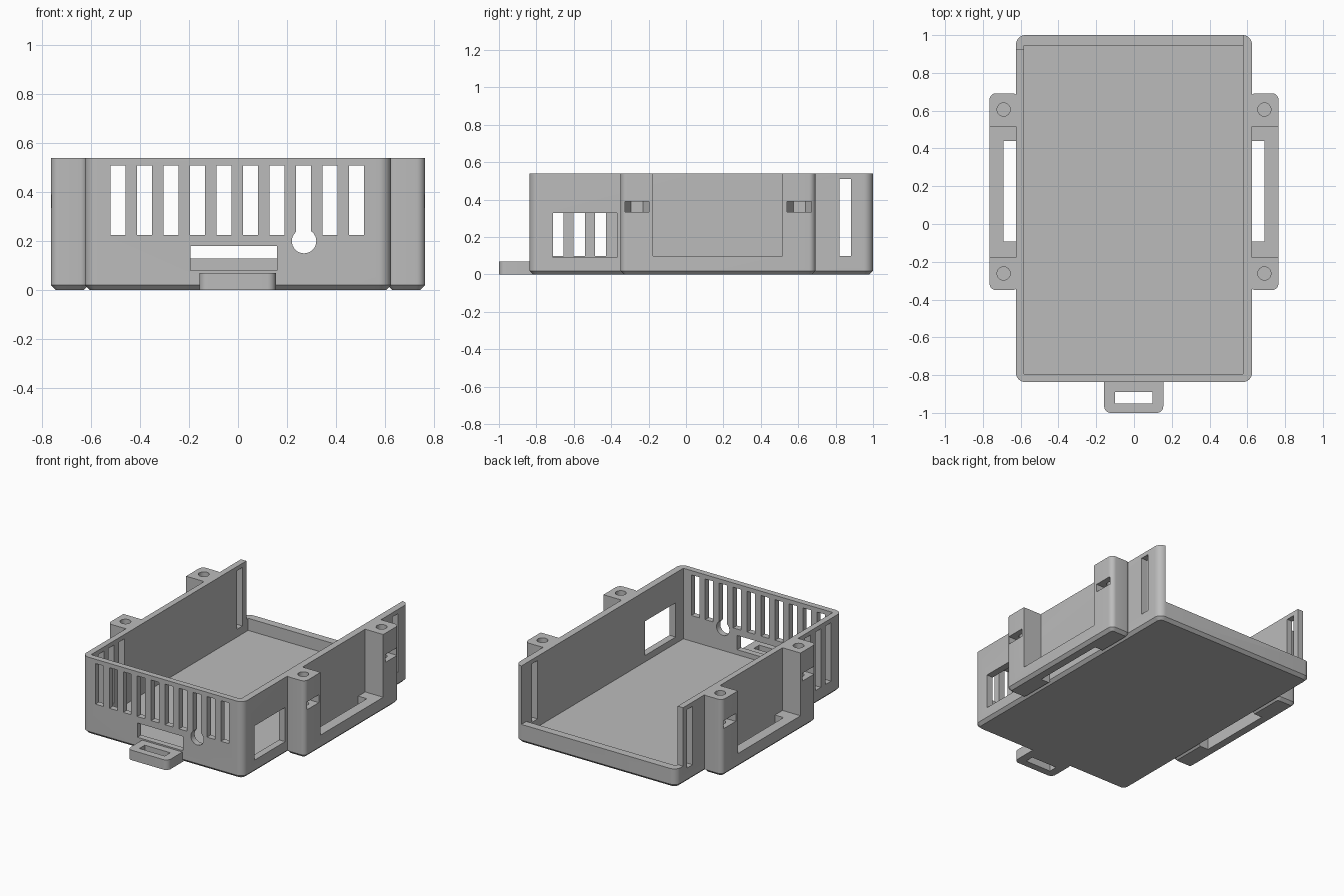
import bpy, bmesh
from mathutils import Matrix, Vector

old = bpy.data.objects.get("Cube")
if old:
    bpy.data.objects.remove(old, do_unlink=True)

plastic = bpy.data.materials.new("matte grey plastic")
plastic.use_nodes = True
GREY = (0.5, 0.5, 0.5, 1.0)
plastic.diffuse_color = GREY
plastic.node_tree.nodes["Principled BSDF"].inputs["Base Color"].default_value = GREY

HEIGHT = 0.54      # full wall height
SHELF = 0.10       # sill of the low bracket sections
VENT_TOP = 0.51


def to_object(bm, name):
    bmesh.ops.recalc_face_normals(bm, faces=bm.faces)
    mesh = bpy.data.meshes.new(name)
    bm.to_mesh(mesh)
    bm.free()
    mesh.materials.append(plastic)
    obj = bpy.data.objects.new(name, mesh)
    bpy.context.collection.objects.link(obj)
    return obj


def block(name, x, y, z, radius=0, chamfer=0):
    """Box between ranges, with rounded upright edges and a chamfered base."""
    bm = bmesh.new()
    bmesh.ops.create_cube(bm, size=1)
    for v in bm.verts:
        v.co = Vector([r[0] if c < 0 else r[1] for c, r in zip(v.co, (x, y, z))])
    if radius:
        upright = [e for e in bm.edges if abs(e.verts[0].co.z - e.verts[1].co.z) > 1e-4]
        bmesh.ops.bevel(bm, geom=upright, offset=radius, segments=8,
                        profile=0.5, affect='EDGES')
    if chamfer:
        base = [e for e in bm.edges if all(abs(v.co.z - z[0]) < 1e-5 for v in e.verts)]
        bmesh.ops.bevel(bm, geom=base, offset=chamfer, segments=1, affect='EDGES')
    return to_object(bm, name)


def cylinder(name, centre, radius, depth, sides=32, along_y=False):
    bm = bmesh.new()
    turn = Matrix.Rotation(1.5707963, 4, 'X') if along_y else Matrix()
    bmesh.ops.create_cone(bm, cap_ends=True, segments=sides, radius1=radius,
                          radius2=radius, depth=depth,
                          matrix=Matrix.Translation(centre) @ turn)
    return to_object(bm, name)


def cut(obj, cutters):
    """Subtract every cutter, bake the result and remove the cutters."""
    for c in cutters:
        c.hide_render = True
        mod = obj.modifiers.new("cut", 'BOOLEAN')
        mod.operation = 'DIFFERENCE'
        mod.solver = 'EXACT'
        mod.object = c
    bpy.context.view_layer.update()
    graph = bpy.context.evaluated_depsgraph_get()
    mesh = bpy.data.meshes.new_from_object(obj.evaluated_get(graph))
    obj.modifiers.clear()
    obj.data = mesh
    mesh.name = obj.name
    for c in cutters:
        bpy.data.objects.remove(c, do_unlink=True)


def span(sign, a, b):
    return tuple(sorted((sign * a, sign * b)))


# Open tray with rounded corners
tray = block("enclosure_tray", (-0.625, 0.625), (-0.837, 1.0), (0, HEIGHT), 0.05, 0.02)
cuts = [
    block("cavity", (-0.583, 0.577), (-0.795, 0.945), (0.045, 1)),
    # back wall lowered to a lip, left open towards one side
    block("back_opening", (-0.583, 0.577), (0.9, 1.1), (0.13, 1)),
    block("back_corner_opening", (-0.7, -0.5), (0.925, 1.1), (0.13, 1)),
    # connector window, card slot and cable hole
    block("side_window", (0.5, 0.7), (-0.71, -0.37), (0.09, 0.33)),
    block("card_slot", (-0.195, 0.16), (-0.9, -0.7), (0.08, 0.18)),
    cylinder("cable_hole", (0.27, -0.8, 0.2), 0.05, 0.2, along_y=True),
    # strap slots near the back of both walls
    block("rear_slot", (-0.7, 0.7), (0.82, 0.882), (SHELF, VENT_TOP)),
]
for i in range(10):
    x = -0.521 + i * 0.1083
    cuts.append(block("front_vent", (x, x + 0.062), (-0.9, -0.7), (0.225, VENT_TOP)))
for i in range(3):
    y = -0.715 + i * 0.114
    cuts.append(block("side_vent", (-0.7, -0.5), (y, y + 0.06), (SHELF, VENT_TOP)))
cut(tray, cuts)

# Side brackets: two screw posts joined by a low slotted shelf
parts = [tray]
for sign, side in ((1, "left"), (-1, "right")):
    bracket = block(side + "_mounting_bracket", span(sign, 0.61, 0.765),
                    (-0.35, 0.692), (0, HEIGHT), 0.035, 0.02)
    cuts = [
        block("gap", span(sign, 0.5, 0.9), (-0.177, 0.517), (SHELF, 1)),
        block("strap_slot", span(sign, 0.615, 0.692), (-0.093, 0.44), (-0.1, 0.3)),
    ]
    for y in (-0.262, 0.606):
        centre = sign * 0.69
        cuts += [
            cylinder("screw_hole", (centre, y, 0.5), 0.035, 0.44),
            cylinder("nut_pocket", (centre, y, 0.3625), 0.065, 0.055, sides=6),
            block("nut_slot", span(sign, 0.69, 0.9), (y - 0.065, y + 0.065), (0.335, 0.39)),
        ]
    cut(bracket, cuts)
    parts.append(bracket)

# Slotted pull tab at the front
tab = block("front_tab", (-0.158, 0.155), (-1.0, -0.80), (0, 0.07), 0.035)
cut(tab, [block("tab_slot", (-0.1, 0.097), (-0.95, -0.89), (-0.1, 0.2))])
parts.append(tab)

# Smooth rounded corners, keep hard edges
bpy.ops.object.select_all(action='DESELECT')
for p in parts:
    p.select_set(True)
bpy.context.view_layer.objects.active = tray
bpy.ops.object.shade_smooth_by_angle(angle=0.5)
